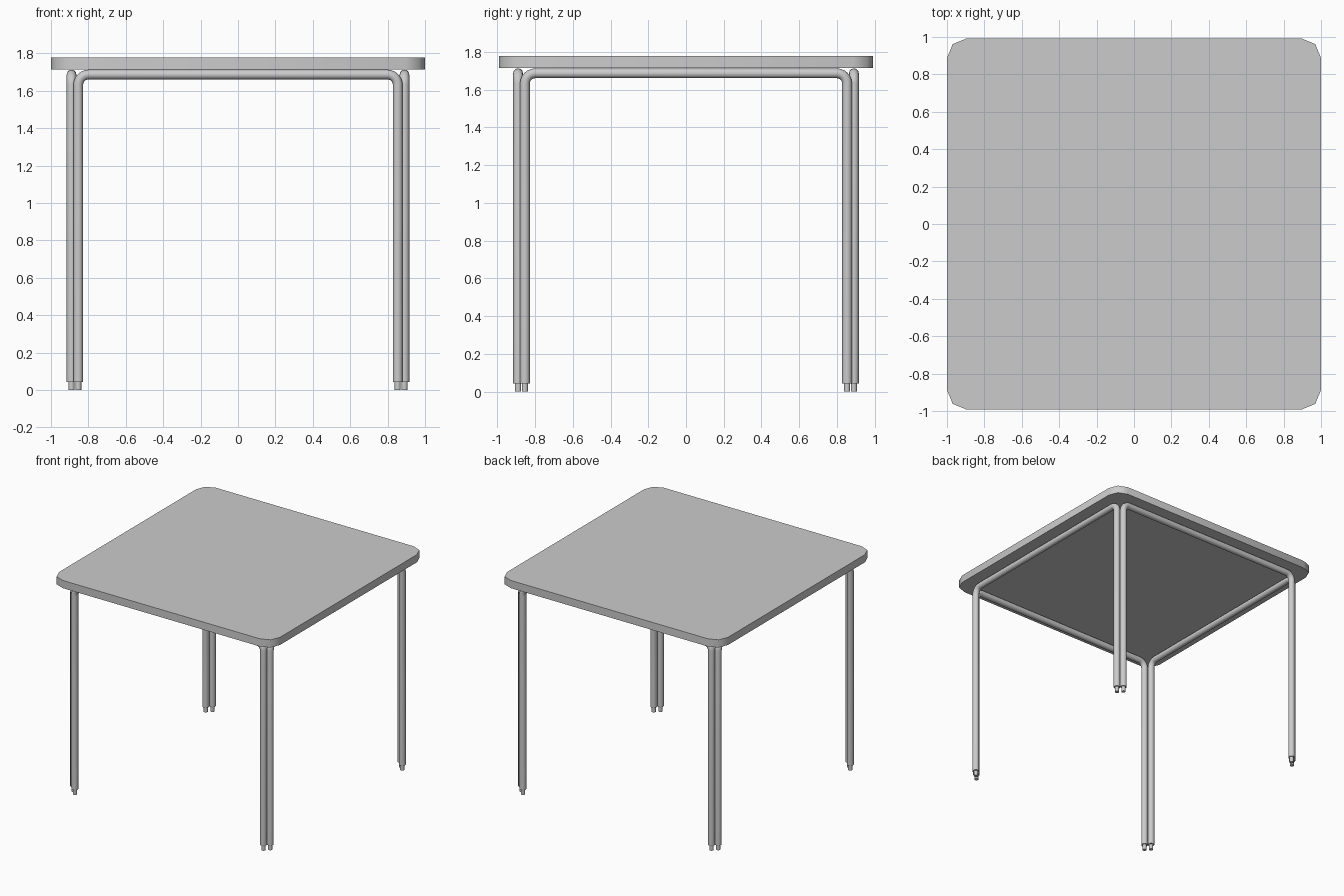
import bpy, bmesh
from math import radians, sin, cos, pi

if "Cube" in bpy.data.objects:
    bpy.data.objects.remove(bpy.data.objects["Cube"])

TOP_Z, UNDER_Z = 1.778, 1.715   # table top surfaces
BAR_Z, TUBE_R = 1.687, 0.026    # tube centre height under the top, tube radius
OUT, IN = 0.89, 0.854           # frame plane offset, leg offset along the frame
BEND, FOOT_H, FOOT_R = 0.055, 0.043, 0.016


def smooth(obj, angle):
    bpy.ops.object.select_all(action='DESELECT')
    obj.select_set(True)
    bpy.context.view_layer.objects.active = obj
    bpy.ops.object.shade_smooth_by_angle(angle=radians(angle))


# Table top: a slab with two-segment rounded corners
def table_top():
    bpy.ops.mesh.primitive_cube_add(size=1, location=(0, 0, (TOP_Z + UNDER_Z) / 2))
    obj = bpy.context.object
    obj.name = "table_top"
    bm = bmesh.new()
    bm.from_mesh(obj.data)
    bmesh.ops.scale(bm, vec=(2, 1.985, TOP_Z - UNDER_Z), verts=bm.verts)
    upright = [e for e in bm.edges
               if abs(e.verts[0].co.z - e.verts[1].co.z) > 0.01]
    bmesh.ops.bevel(bm, geom=upright, offset=0.105, segments=2,
                    profile=0.5, affect='EDGES')
    bm.to_mesh(obj.data)
    bm.free()
    smooth(obj, 50)


# U-shaped tube frame: half path with a bend, mirrored to the other leg
def tube_frame(name, place):
    half = [(-IN, FOOT_H)]
    for i in range(7):
        a = pi - i * pi / 12
        half.append((-IN + BEND + BEND * cos(a), BAR_Z - BEND + BEND * sin(a)))
    path = half + [(-u, z) for u, z in reversed(half)]
    curve = bpy.data.curves.new(name, 'CURVE')
    curve.dimensions = '3D'
    curve.bevel_depth = TUBE_R
    curve.bevel_resolution = 4
    curve.use_fill_caps = True
    spline = curve.splines.new('POLY')
    spline.points.add(len(path) - 1)
    for p, (u, z) in zip(spline.points, path):
        p.co = (*place(u), z, 1)
    obj = bpy.data.objects.new(name, curve)
    bpy.context.collection.objects.link(obj)
    bpy.ops.object.select_all(action='DESELECT')
    obj.select_set(True)
    bpy.context.view_layer.objects.active = obj
    bpy.ops.object.convert(target='MESH')
    smooth(bpy.context.object, 40)

    # Narrow feet under both legs
    for side, u in (("a", -IN), ("b", IN)):
        x, y = place(u)
        bpy.ops.mesh.primitive_cylinder_add(
            vertices=16, radius=FOOT_R, depth=FOOT_H + 0.005,
            location=(x, y, (FOOT_H + 0.005) / 2))
        foot = bpy.context.object
        foot.name = f"{name}_foot_{side}"
        smooth(foot, 40)


table_top()
tube_frame("front_frame", lambda u: (u, -OUT))
tube_frame("back_frame", lambda u: (u, OUT))
tube_frame("left_frame", lambda u: (-OUT, u))
tube_frame("right_frame", lambda u: (OUT, u))
